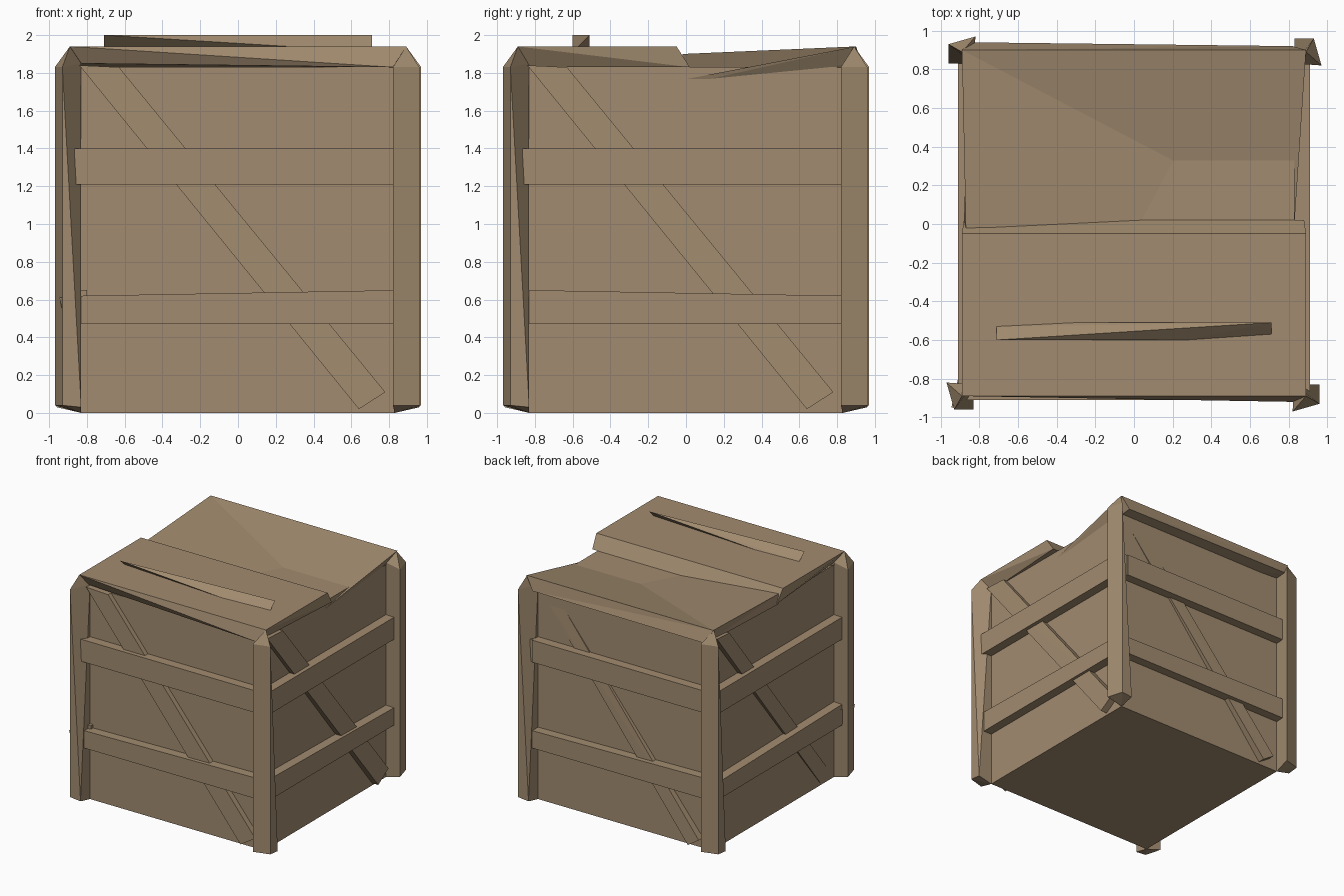
import bpy, bmesh
from mathutils import Matrix
from math import pi

if "Cube" in bpy.data.objects:
    bpy.data.objects.remove(bpy.data.objects["Cube"])

wood = bpy.data.materials.new("wood")
wood.diffuse_color = (0.36, 0.26, 0.16, 1)
wood.use_nodes = True
wood.node_tree.nodes["Principled BSDF"].inputs["Base Color"].default_value = wood.diffuse_color


def finish(name, bm, turn=0):
    """Turn a part by quarter turns about z and link it to the scene."""
    bm.transform(Matrix.Rotation(turn * pi / 2, 4, 'Z'))
    bmesh.ops.recalc_face_normals(bm, faces=bm.faces)
    me = bpy.data.meshes.new(name)
    bm.to_mesh(me)
    bm.free()
    me.materials.append(wood)
    ob = bpy.data.objects.new(name, me)
    bpy.context.collection.objects.link(ob)
    return ob


def hull(name, pts, turn=0):
    """Flat-faced convex timber from a few corner points."""
    bm = bmesh.new()
    for p in pts:
        bm.verts.new(p)
    res = bmesh.ops.convex_hull(bm, input=bm.verts)
    loose = [v for v in res["geom_interior"] if isinstance(v, bmesh.types.BMVert)]
    bmesh.ops.delete(bm, geom=loose, context='VERTS')
    return finish(name, bm, turn)


def box_pts(x0, x1, y0, y1, z0, z1):
    return [(x, y, z) for x in (x0, x1) for y in (y0, y1) for z in (z0, z1)]


# Body
hull("crate_body", box_pts(-.83, .83, -.83, .83, 0, 1.83))

# Each side is modelled as the front and turned: front, right, back, left
sides = ["front", "right", "back", "left"]
upper_ends = [(-.865, .83), (-.865, .90), (-.83, .83), (-.83, .86)]
lower_ends = [(-.83, .86), (-.83, .83), (-.83, .86), (-.83, .86)]
# brace: depth at top, depth at bottom, width factor
braces = [(.87, .88, 1), (.87, .89, 1), (.825, .89, .75), (.885, .835, .8)]

for i, side in enumerate(sides):
    # Corner post: tapered wedge with a pointed top
    hull(side + "_corner_post", [
        (-.83, -.83, 0), (-.97, -.82, .04), (-.93, -.96, .04), (-.83, -.96, .03),
        (-.83, -.83, 1.85), (-.97, -.82, 1.83), (-.93, -.96, 1.83),
        (-.89, -.89, 1.94)], i)

    # Horizontal rails
    a, b = upper_ends[i]
    hull(side + "_upper_rail", box_pts(a, b, -.91, -.80, 1.21, 1.40), i)
    a, b = lower_ends[i]
    za, zb = (.65, .62) if i == 1 else (.62, .65)
    hull(side + "_lower_rail", [
        (x, y, z) for x, top in ((a, za), (b, zb))
        for y in (-.91, -.80) for z in (.47, top)], i)

    # Diagonal brace
    dt, db, w = braces[i]
    top = [(-.84, 1.84), (-.84 + .21 * w, 1.83)]
    bot = [(.64, .02), (.64 + .14 * w, .02 + .09 * w)]
    hull(side + "_diagonal_brace",
         [(x, -d, z) for x, z in top for d in (dt, .80)] +
         [(x, -d, z) for x, z in bot for d in (db, .80)], i)

# Loose end of the left lower rail, poking past the corner
hull("left_rail_end", [(-.945, -.95, .61), (-.89, -.95, .62), (-.88, -.95, .47), (-.915, -.95, .47),
                       (-.91, -.80, .61), (-.85, -.80, .62), (-.85, -.80, .47), (-.91, -.80, .47)])

# Front half of the lid
hull("lid_front", [
    (-.89, -.89, 1.94), (.89, -.89, 1.94), (-.89, -.05, 1.94), (.89, -.05, 1.94),
    (-.83, -.84, 1.85), (.82, -.92, 1.83), (-.88, .02, 1.83), (.88, .02, 1.83)])

# Rear half of the lid: sagging at its front right corner, into the body top
bm = bmesh.new()
v = [bm.verts.new(p) for p in [
    (-.89, .90, 1.94), (.89, .90, 1.94), (.83, 0, 1.767), (-.87, -.02, 1.90),
    (-.85, .94, 1.83), (.82, .92, 1.83), (.82, 0, 1.74), (-.88, 0, 1.82)]]
for f in [(0, 2, 1), (0, 3, 2), (0, 1, 5), (0, 5, 4), (1, 2, 6), (1, 6, 5),
          (2, 3, 7), (2, 7, 6), (3, 0, 4), (3, 4, 7), (4, 5, 6), (4, 6, 7)]:
    bm.faces.new([v[k] for k in f])
finish("lid_rear", bm)

# Twisted batten on the lid
hull("lid_batten", [
    (-.71, -.60, 2.0), (.71, -.51, 2.0), (-.71, -.53, 1.94), (-.30, -.51, 1.94),
    (.27, -.60, 1.94), (.71, -.57, 1.94)])
